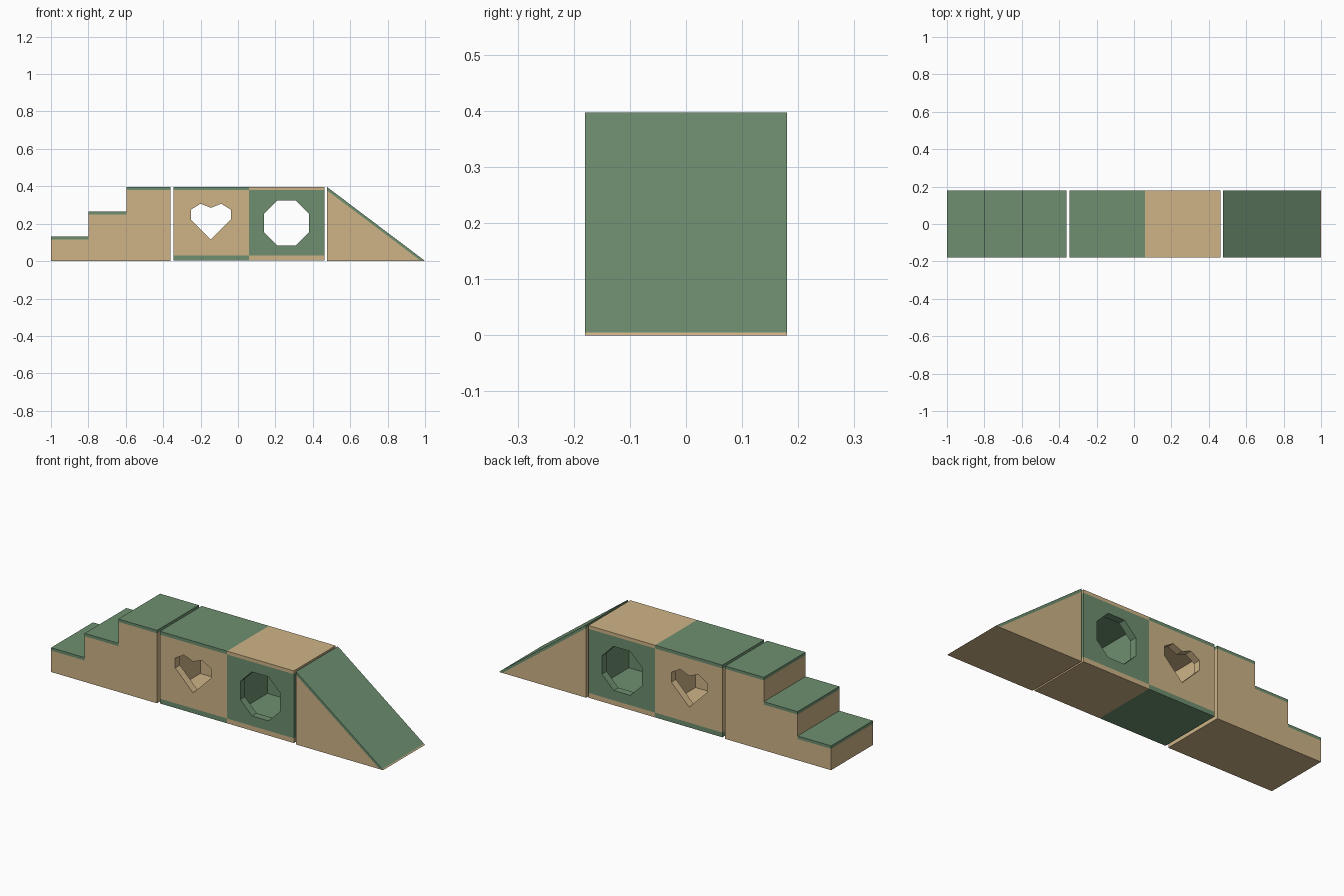
import bpy
import bmesh
import math

default = bpy.data.objects.get("Cube")
if default:
    bpy.data.objects.remove(default, do_unlink=True)


def material(name, color):
    m = bpy.data.materials.new(name)
    m.use_nodes = True
    m.diffuse_color = color
    m.node_tree.nodes["Principled BSDF"].inputs["Base Color"].default_value = color
    return m


TAN = material("warm tan", (0.62, 0.456, 0.245, 1))
GREEN = material("sage green", (0.156, 0.275, 0.162, 1))

HALF = 0.18     # half depth of every block
TOP = 0.397     # height of the play set


def prism(name, profile, mat, half=HALF):
    """Extrude an x-z profile symmetrically along y."""
    bm = bmesh.new()
    face = bm.faces.new([bm.verts.new((x, -half, z)) for x, z in profile])
    ext = bmesh.ops.extrude_face_region(bm, geom=[face])
    verts = [g for g in ext["geom"] if isinstance(g, bmesh.types.BMVert)]
    bmesh.ops.translate(bm, verts=verts, vec=(0, 2 * half, 0))
    bmesh.ops.recalc_face_normals(bm, faces=bm.faces)
    mesh = bpy.data.meshes.new(name)
    bm.to_mesh(mesh)
    bm.free()
    mesh.materials.append(mat)
    obj = bpy.data.objects.new(name, mesh)
    bpy.context.scene.collection.objects.link(obj)
    return obj


def block(name, x0, x1, z0, z1, mat, half=HALF):
    return prism(name, [(x0, z0), (x1, z0), (x1, z1), (x0, z1)], mat, half)


def cut(obj, cutter):
    cutter.hide_render = True
    mod = obj.modifiers.new("cut", "BOOLEAN")
    mod.operation = "DIFFERENCE"
    mod.solver = "EXACT"
    mod.object = cutter
    bpy.context.view_layer.objects.active = obj
    bpy.ops.object.modifier_apply(modifier=mod.name)
    bpy.data.objects.remove(cutter, do_unlink=True)


# Stairs: one tan stepped body with a green pad on each tread
edges = [-1.0, -0.798, -0.595, -0.362]
rise, pad = TOP / 3, 0.016
outline = [(edges[-1], 0), (edges[0], 0)]
for i in range(3):
    z = rise * (i + 1)
    outline += [(edges[i], z - pad), (edges[i + 1], z - pad)]
    block(f"tread_pad_{i + 1}", edges[i], edges[i + 1], z - pad, z, GREEN)
prism("stair_body", outline, TAN)


# Hollow cubes with openings front and back, and contrasting top and base
def tunnel_cube(name, x0, x1, opening, body_mat, cap_mat):
    low, high = 0.03, TOP - 0.018
    body = block(name + "_body", x0, x1, low, high, body_mat)
    cut(body, prism("opening_cutter", opening, body_mat, HALF + 0.1))
    cut(body, block("cavity_cutter", x0 + 0.02, x1 - 0.02, low + 0.02,
                    high - 0.02, body_mat, HALF - 0.04))
    block(name + "_top", x0, x1, high, TOP, cap_mat)
    block(name + "_base", x0, x1, 0.004, low, cap_mat)


half_heart = [(0, 0.115), (0.107, 0.222), (0.107, 0.275), (0.055, 0.307), (0, 0.285)]
heart = half_heart + [(-x, z) for x, z in half_heart[3:0:-1]]
tunnel_cube("heart_cube", -0.345, 0.06, [(x - 0.145, z) for x, z in heart], TAN, GREEN)

radius = 0.12 / math.cos(math.pi / 8)
octagon = [(0.26 + radius * math.cos(math.pi * (i + 0.5) / 4),
            0.204 + radius * math.sin(math.pi * (i + 0.5) / 4)) for i in range(8)]
tunnel_cube("octagon_cube", 0.06, 0.462, octagon, GREEN, TAN)

# Ramp: tan wedge with a green sliding surface
back, toe = 0.475, 0.995
prism("ramp_body", [(back, 0), (1, 0), (toe, 0.005), (toe - 0.022, 0.005),
                    (back, TOP - 0.018)], TAN)
prism("ramp_surface", [(back, TOP - 0.018), (toe - 0.022, 0.005),
                       (toe, 0.005), (back, TOP)], GREEN)
